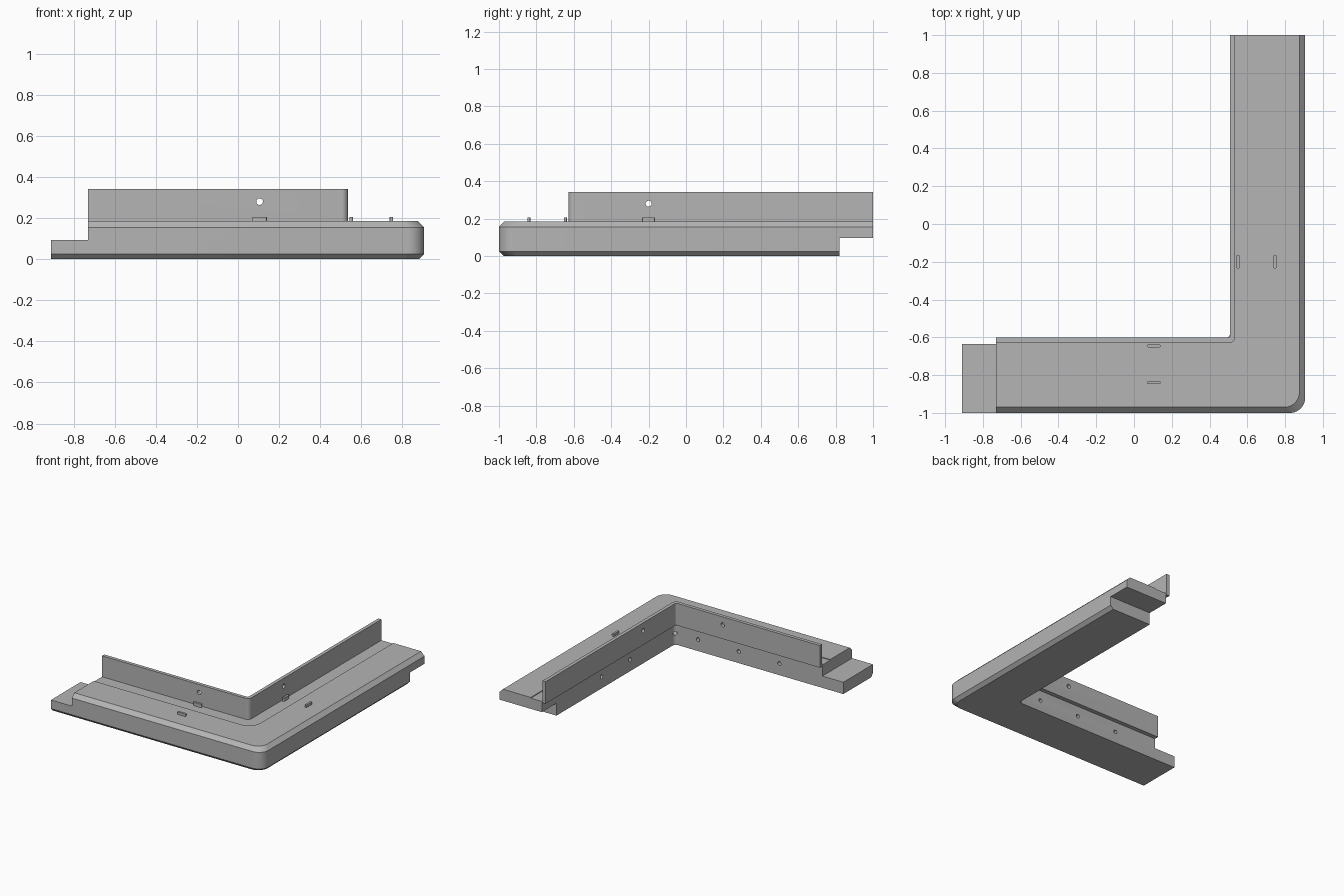
import bpy, bmesh, math
from mathutils import Vector

cube = bpy.data.objects.get("Cube")
if cube:
    bpy.data.objects.remove(cube, do_unlink=True)

grey = bpy.data.materials.new("plain grey")
grey.use_nodes = True
GREY = (0.46, 0.46, 0.46, 1)
grey.diffuse_color = GREY
grey.node_tree.nodes["Principled BSDF"].inputs["Base Color"].default_value = GREY

X0, X1, Y0, Y1 = -0.91, 0.906, -1.0, 1.0   # overall footprint
SHOULDER_X, SHOULDER_Y = -0.73, 0.82       # where the lap joints begin
TOP = 0.185
INNER = 0.365                              # width of the arms


def make_object(name, bm):
    bmesh.ops.recalc_face_normals(bm, faces=bm.faces)
    mesh = bpy.data.meshes.new(name)
    bm.to_mesh(mesh)
    bm.free()
    mesh.materials.append(grey)
    obj = bpy.data.objects.new(name, mesh)
    bpy.context.scene.collection.objects.link(obj)
    return obj


def arc(cx, cy, r, start, end, steps=10):
    return [(cx + r * math.cos(a), cy + r * math.sin(a))
            for a in (math.radians(start + (end - start) * i / steps) for i in range(steps + 1))]


def outline(outer, inner, r_out, r_in, x_end, y_end):
    """Corner-shaped outline, both edges measured inward from the outer edge."""
    ox, oy, ix, iy = X1 - outer, Y0 + outer, X1 - inner, Y0 + inner
    pts = [(x_end, oy)] + arc(ox - r_out, oy + r_out, r_out, -90, 0) + [(ox, y_end), (ix, y_end)]
    return pts + arc(ix - r_in, iy + r_in, r_in, 0, -90) + [(x_end, iy)]


def loft(name, levels, inner, r_out, r_in, x_end=X0, y_end=Y1):
    """Stack corner outlines; levels are (height, outer inset)."""
    bm = bmesh.new()
    rings = []
    for z, inset in levels:
        pts = outline(inset, inner, r_out, r_in, x_end, y_end)
        rings.append([bm.verts.new((x, y, z)) for x, y in pts])
    n = len(rings[0])
    for low, high in zip(rings, rings[1:]):
        for i in range(n):
            j = (i + 1) % n
            bm.faces.new((low[i], low[j], high[j], high[i]))
    bm.faces.new(rings[0][::-1])
    bm.faces.new(rings[-1])
    return make_object(name, bm)


def box(name, low, high, bevel=0):
    bm = bmesh.new()
    bmesh.ops.create_cube(bm, size=1)
    low, high = Vector(low), Vector(high)
    for v in bm.verts:
        v.co = (low + high) / 2 + v.co * (high - low)
    if bevel:
        upright = [e for e in bm.edges if abs(e.verts[0].co.z - e.verts[1].co.z) > 0.001]
        bmesh.ops.bevel(bm, geom=upright, offset=bevel, segments=3, affect='EDGES', profile=0.5)
    return make_object(name, bm)


def rod(name, centre, direction, radius, length, sides=24):
    bm = bmesh.new()
    bmesh.ops.create_cone(bm, cap_ends=True, segments=sides, radius1=radius,
                          radius2=radius, depth=length)
    turn = Vector(direction).to_track_quat('Z', 'Y')
    for v in bm.verts:
        v.co = turn @ v.co + Vector(centre)
    return make_object(name, bm)


def cut(obj, cutters):
    for c in cutters:
        c.hide_render = True
        mod = obj.modifiers.new("cut", 'BOOLEAN')
        mod.operation, mod.solver, mod.object = 'DIFFERENCE', 'EXACT', c
    bpy.context.view_layer.update()
    deps = bpy.context.evaluated_depsgraph_get()
    mesh = bpy.data.meshes.new_from_object(obj.evaluated_get(deps))
    obj.modifiers.clear()
    obj.data = mesh
    for c in cutters:
        bpy.data.objects.remove(c, do_unlink=True)


# Corner base with chamfered outer edges
base = loft("corner_base", [(0, 0.025), (0.025, 0), (0.155, 0), (TOP, 0.03)], INNER, 0.08, 0.03)

# Lap joints, shallow bed beside the wall, screw holes and nut pocket
cutters = [
    box("lap_cut_left", (-1.2, -1.2, 0.092), (SHOULDER_X, -0.4, 0.5)),
    box("lap_cut_back", (0.3, SHOULDER_Y, -0.2), (1.2, 1.2, 0.096)),
    loft("bed_cut", [(TOP - 0.006, 0.27), (0.3, 0.27)], 0.45, 0.1, 0.02, -1.1, 1.1),
    rod("hole_left", (-0.82, -0.925, 0.05), (0, 0, 1), 0.023, 0.4),
    rod("hole_back", (0.835, 0.915, 0.1), (0, 0, 1), 0.023, 0.4),
    rod("nut_pocket", (0.835, 0.915, 0.2), (0, 0, 1), 0.036, 0.11, 6),
]
corner = Vector((X1 - INNER, Y0 + INNER, 0.09))
for reach in (0.2, 0.55, 0.9):
    cutters.append(rod("side_hole", corner - Vector((reach, 0, 0)), (0, 1, 0), 0.015, 0.2, 16))
    cutters.append(rod("side_hole", corner + Vector((0, reach, 0)), (1, 0, 0), 0.015, 0.2, 16))
cutters.append(rod("corner_hole", corner, (1, -1, 0), 0.015, 0.2, 16))
cut(base, cutters)

# Overhanging lip that carries the wall
lip = loft("wall_lip", [(0.17, 0.3), (0.179, 0.3)], 0.398, 0.06, 0.02, SHOULDER_X)

# Thin upright wall with one hole in each arm
wall = loft("upright_wall", [(0.172, 0.371), (0.342, 0.371)], 0.398, 0.03, 0.012, SHOULDER_X)
cut(wall, [rod("wall_hole", (0.105, -0.61, 0.28), (0, 1, 0), 0.016, 0.2),
           rod("wall_hole", (0.52, -0.2, 0.28), (1, 0, 0), 0.016, 0.2)])

# Locating tabs, two on each arm
tabs = []
for label, inset in (("outer", 0.16), ("inner", 0.355)):
    y, x = Y0 + inset, X1 - inset
    tabs.append(box(label + "_tab_front", (0.07, y - 0.008, 0.16), (0.14, y + 0.008, 0.205), 0.006))
    tabs.append(box(label + "_tab_side", (x - 0.008, -0.235, 0.16), (x + 0.008, -0.165, 0.205), 0.006))

# Smooth the rounded corners and holes, keep the hard edges
bpy.ops.object.select_all(action='DESELECT')
for obj in [base, lip, wall] + tabs:
    obj.select_set(True)
bpy.context.view_layer.objects.active = base
bpy.ops.object.shade_smooth_by_angle(angle=math.radians(30))
